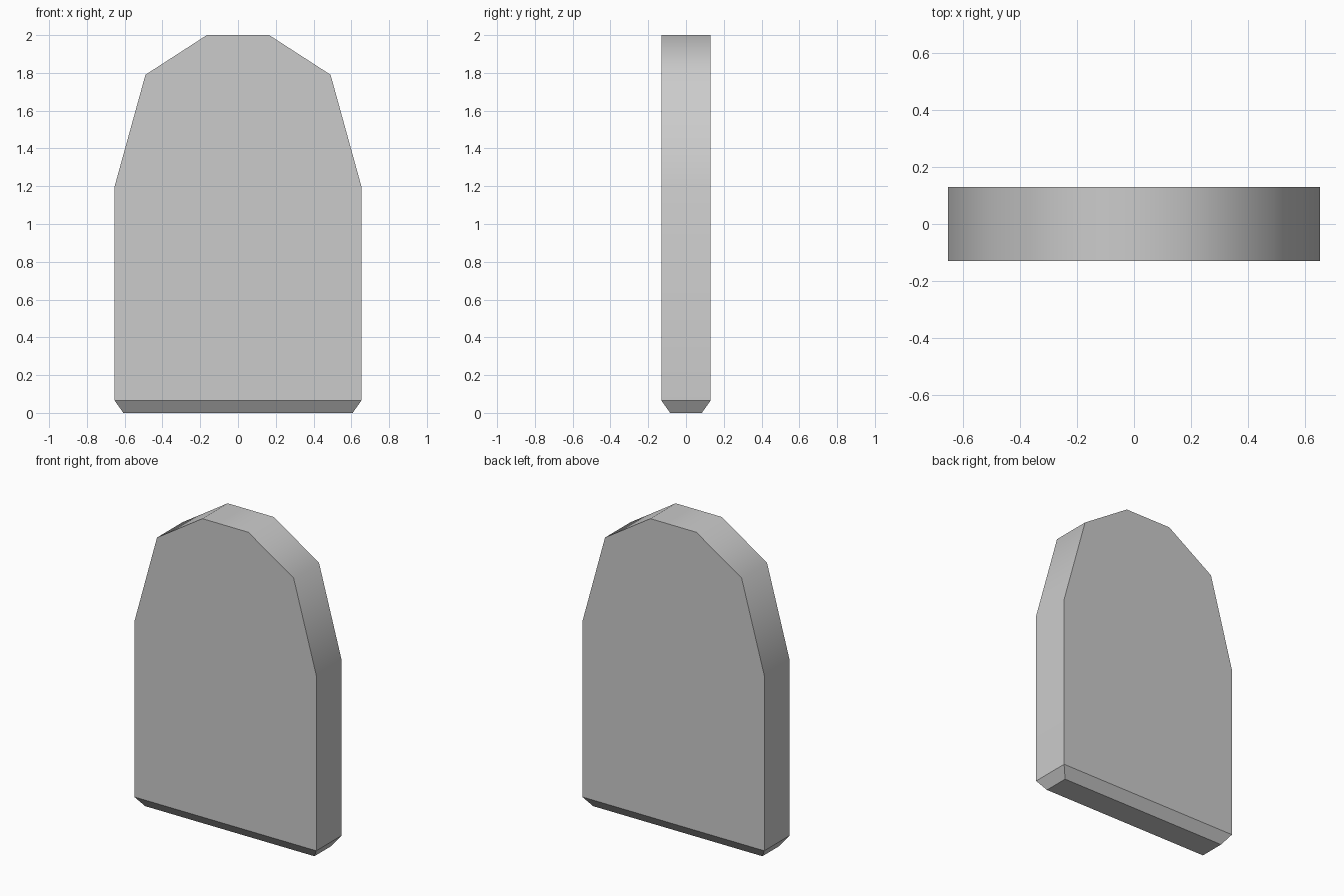
import bpy, bmesh

if "Cube" in bpy.data.objects:
    bpy.data.objects.remove(bpy.data.objects["Cube"])

HALF_DEPTH = 0.13
CHAMFER = 0.065

# Right half of the arched outline (x, z), mirrored for the left half
right = [(0.653, CHAMFER), (0.653, 1.2), (0.49, 1.79), (0.165, 2.0)]
outline = right + [(-x, z) for x, z in reversed(right)]

# Slab: outline extruded from front to back
bm = bmesh.new()
front = bm.faces.new([bm.verts.new((x, -HALF_DEPTH, z)) for x, z in outline])
ext = bmesh.ops.extrude_face_region(bm, geom=[front], use_keep_orig=True)
back_verts = [g for g in ext["geom"] if isinstance(g, bmesh.types.BMVert)]
bmesh.ops.translate(bm, verts=back_verts, vec=(0, 2 * HALF_DEPTH, 0))
bmesh.ops.recalc_face_normals(bm, faces=bm.faces[:])
bm.normal_update()

# Chamfered foot: inset the underside and push it down to the ground
bottom = min(bm.faces, key=lambda f: f.normal.z)
bmesh.ops.inset_region(bm, faces=[bottom], thickness=CHAMFER, depth=CHAMFER)
bm.normal_update()

# Smooth rim over sides and arch, with crisp edges everywhere else
for f in bm.faces:
    f.smooth = abs(f.normal.y) < 0.01 and f.normal.z > -0.01
for e in bm.edges:
    e.smooth = all(f.smooth for f in e.link_faces)

mesh = bpy.data.meshes.new("arched_slab")
bm.to_mesh(mesh)
bm.free()
slab = bpy.data.objects.new("arched_slab", mesh)
bpy.context.collection.objects.link(slab)
